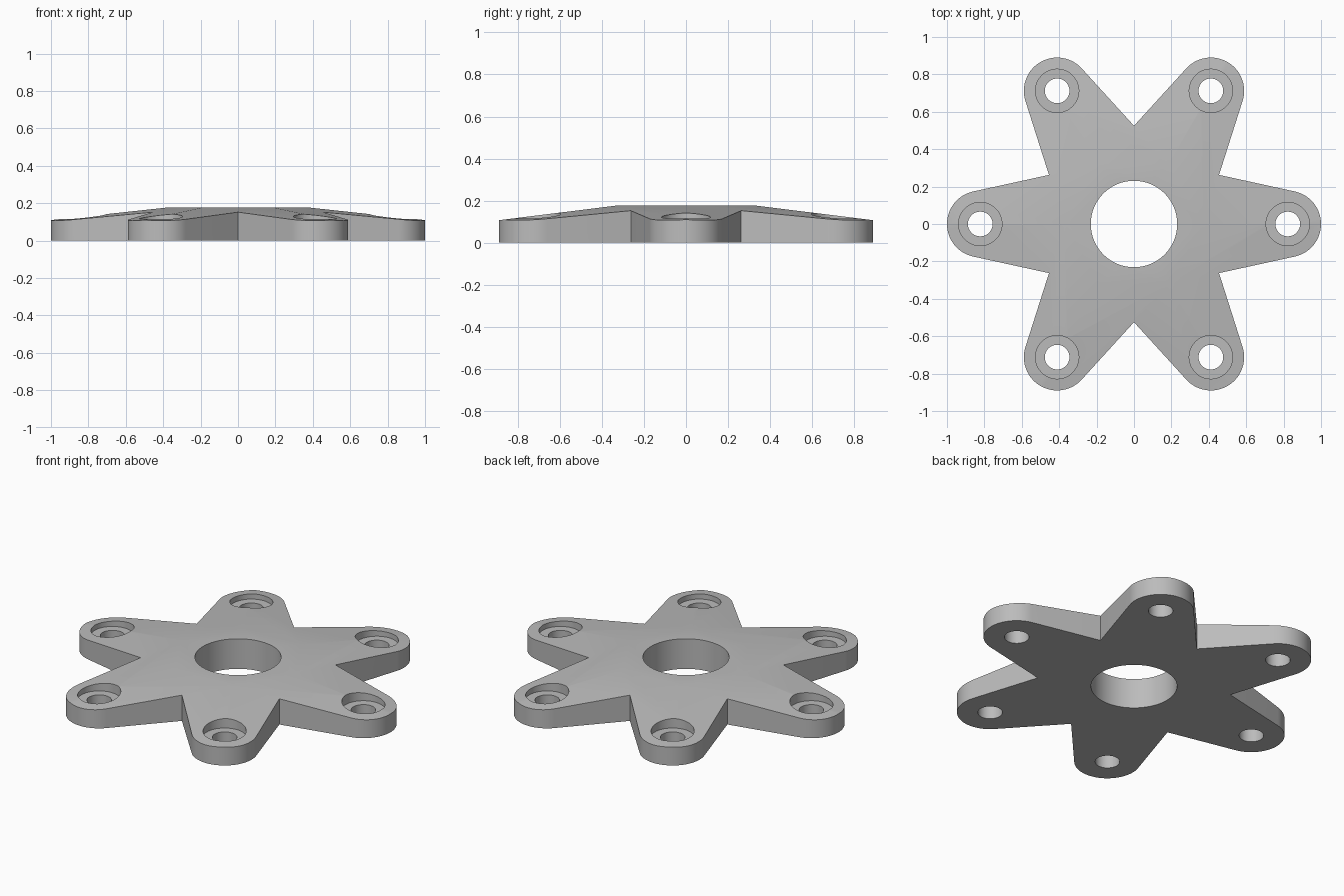
import bpy, bmesh, math
from math import cos, sin, radians, pi

cube = bpy.data.objects.get("Cube")
if cube:
    bpy.data.objects.remove(cube, do_unlink=True)

ARMS = 6
HOLE_DIST, TIP_R = 0.822, 0.178     # arm end centre and radius
VALLEY_R = 0.525                    # inner corners between arms
TOP_R, TOP_Z, TIP_Z = 0.37, 0.178, 0.11


def prism(name, rings):
    """Closed solid from stacked rings of equal point count."""
    bm = bmesh.new()
    loops = [[bm.verts.new(p) for p in ring] for ring in rings]
    n = len(loops[0])
    bm.faces.new(loops[0][::-1])
    bm.faces.new(loops[-1])
    for low, high in zip(loops, loops[1:]):
        for i in range(n):
            j = (i + 1) % n
            bm.faces.new((low[i], low[j], high[j], high[i]))
    mesh = bpy.data.meshes.new(name)
    bm.to_mesh(mesh)
    bm.free()
    obj = bpy.data.objects.new(name, mesh)
    bpy.context.collection.objects.link(obj)
    return obj


def ring(radius, z, count, x=0, y=0):
    return [(x + radius * cos(2 * pi * i / count),
             y + radius * sin(2 * pi * i / count), z) for i in range(count)]


def cut(target, cutter, operation):
    cutter.hide_render = True
    mod = target.modifiers.new("cut", 'BOOLEAN')
    mod.operation, mod.solver, mod.object = operation, 'EXACT', cutter
    bpy.context.view_layer.objects.active = target
    bpy.ops.object.modifier_apply(modifier=mod.name)
    bpy.data.objects.remove(cutter, do_unlink=True)


# Star outline: rounded arm ends joined by tangent lines to the valleys
half = pi / ARMS
vx, vy = VALLEY_R * cos(half) - HOLE_DIST, VALLEY_R * sin(half)
tangent = math.atan2(vy, vx) - math.acos(TIP_R / math.hypot(vx, vy))
outline = []
STEPS = 32
for arm in range(ARMS):
    a = arm * 2 * half
    for i in range(STEPS + 1):
        t = a - tangent + 2 * tangent * i / STEPS
        outline.append((HOLE_DIST * cos(a) + TIP_R * cos(t),
                        HOLE_DIST * sin(a) + TIP_R * sin(t)))
    outline.append((VALLEY_R * cos(a + half), VALLEY_R * sin(a + half)))
plate = prism("star_plate", [[(x, y, z) for x, y in outline] for z in (0, 0.3)])

# Flat centre sloping down towards the arm ends
slope = (TOP_Z - TIP_Z) / (1 - TOP_R)
outer = 1.2
cut(plate, prism("slope_cutter", [
    ring(outer, -0.1, ARMS),
    ring(outer, TIP_Z - slope * (outer - 1), ARMS),
    ring(TOP_R, TOP_Z, ARMS)]), 'INTERSECT')

# Central bore
cut(plate, prism("bore_cutter", [ring(0.231, z, 96) for z in (-0.1, 0.4)]),
    'DIFFERENCE')

# Counterbored bolt holes
for arm in range(ARMS):
    a = arm * 2 * half
    x, y = HOLE_DIST * cos(a), HOLE_DIST * sin(a)
    cut(plate, prism("bolt_cutter", [
        ring(0.066, -0.1, 48, x, y), ring(0.066, 0.085, 48, x, y),
        ring(0.116, 0.085, 48, x, y), ring(0.116, 0.4, 48, x, y)]), 'DIFFERENCE')

# Single grey finish
grey = bpy.data.materials.new("plain_grey")
grey.use_nodes = True
colour = (0.5, 0.5, 0.5, 1)
grey.diffuse_color = colour
grey.node_tree.nodes["Principled BSDF"].inputs["Base Color"].default_value = colour
plate.data.materials.clear()
plate.data.materials.append(grey)
for face in plate.data.polygons:
    face.material_index = 0

bpy.ops.object.select_all(action='DESELECT')
plate.select_set(True)
bpy.context.view_layer.objects.active = plate
bpy.ops.object.shade_smooth_by_angle(angle=radians(30))
